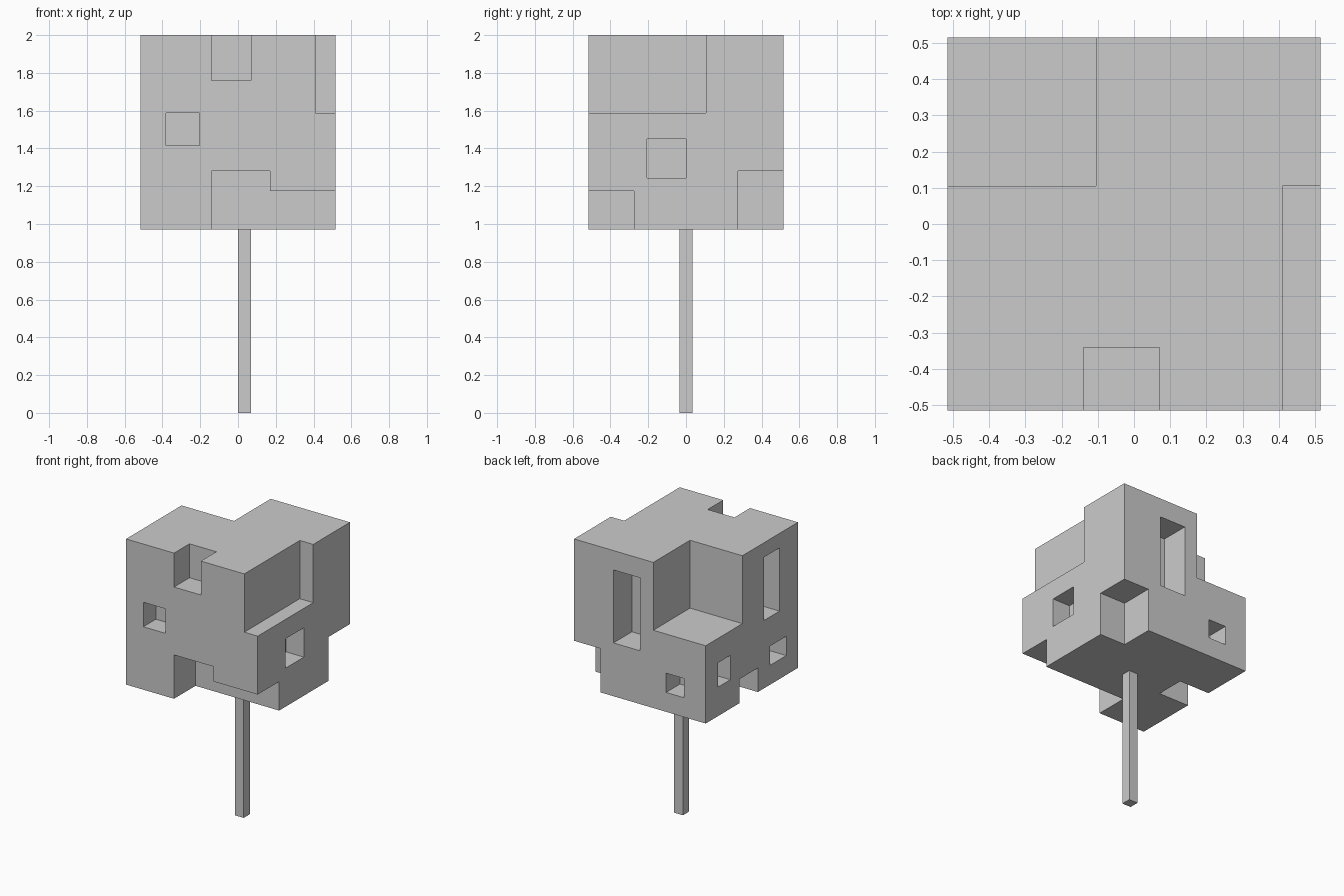
import bpy

if "Cube" in bpy.data.objects:
    bpy.data.objects.remove(bpy.data.objects["Cube"])

H = 0.515            # half width of the crown
Z0, Z1 = 0.97, 2.0   # crown bottom and top
E = H + 0.05         # cutters reach past the faces
LO, HI = Z0 - 0.05, Z1 + 0.05


def box(name, x, y, z):
    bpy.ops.mesh.primitive_cube_add(size=1)
    ob = bpy.context.object
    ob.name = name
    for v in ob.data.vertices:
        for i, (a, b) in enumerate((x, y, z)):
            v.co[i] = a + (b - a) * (v.co[i] + 0.5)
    return ob


box("trunk", (0, 0.069), (-0.0345, 0.0345), (0, Z0))
crown = box("crown", (-H, H), (-H, H), (Z0, Z1))

cuts = [
    # notches on the top edges
    ((-0.14, 0.07), (-E, -0.342), (1.76, HI)),
    ((0.41, E), (-E, 0.105), (1.588, HI)),
    ((-E, -0.105), (0.105, E), (1.52, HI)),
    # stepped notch under the front
    ((-0.14, 0.17), (-E, -0.275), (LO, 1.28)),
    ((0.10, E), (-E, -0.275), (LO, 1.175)),
    # bottom notches at back right corner and left side
    ((0.31, E), (0.275, E), (LO, 1.28)),
    ((-E, -0.275), (-0.068, 0.14), (LO, 1.14)),
    # front and right pockets
    ((-0.38, -0.205), (-E, -0.375), (1.415, 1.588)),
    ((0.375, E), (-0.207, 0.0), (1.243, 1.45)),
    # back pockets
    ((0.0, 0.207), (0.309, E), (1.347, 1.863)),
    ((-0.345, -0.205), (0.36, E), (1.107, 1.243)),
    # left pockets
    ((-E, -0.36), (-0.31, -0.138), (1.45, 1.897)),
    ((-E, -0.375), (0.24, 0.38), (1.175, 1.347)),
    ((-E, -0.375), (-0.385, -0.205), (1.107, 1.243)),
]
for c in cuts:
    cutter = box("cutter", *c)
    cutter.hide_render = True
    mod = crown.modifiers.new("cut", 'BOOLEAN')
    mod.operation = 'DIFFERENCE'
    mod.solver = 'EXACT'
    mod.object = cutter
    bpy.context.view_layer.objects.active = crown
    bpy.ops.object.modifier_apply(modifier=mod.name)
    bpy.data.objects.remove(cutter, do_unlink=True)
